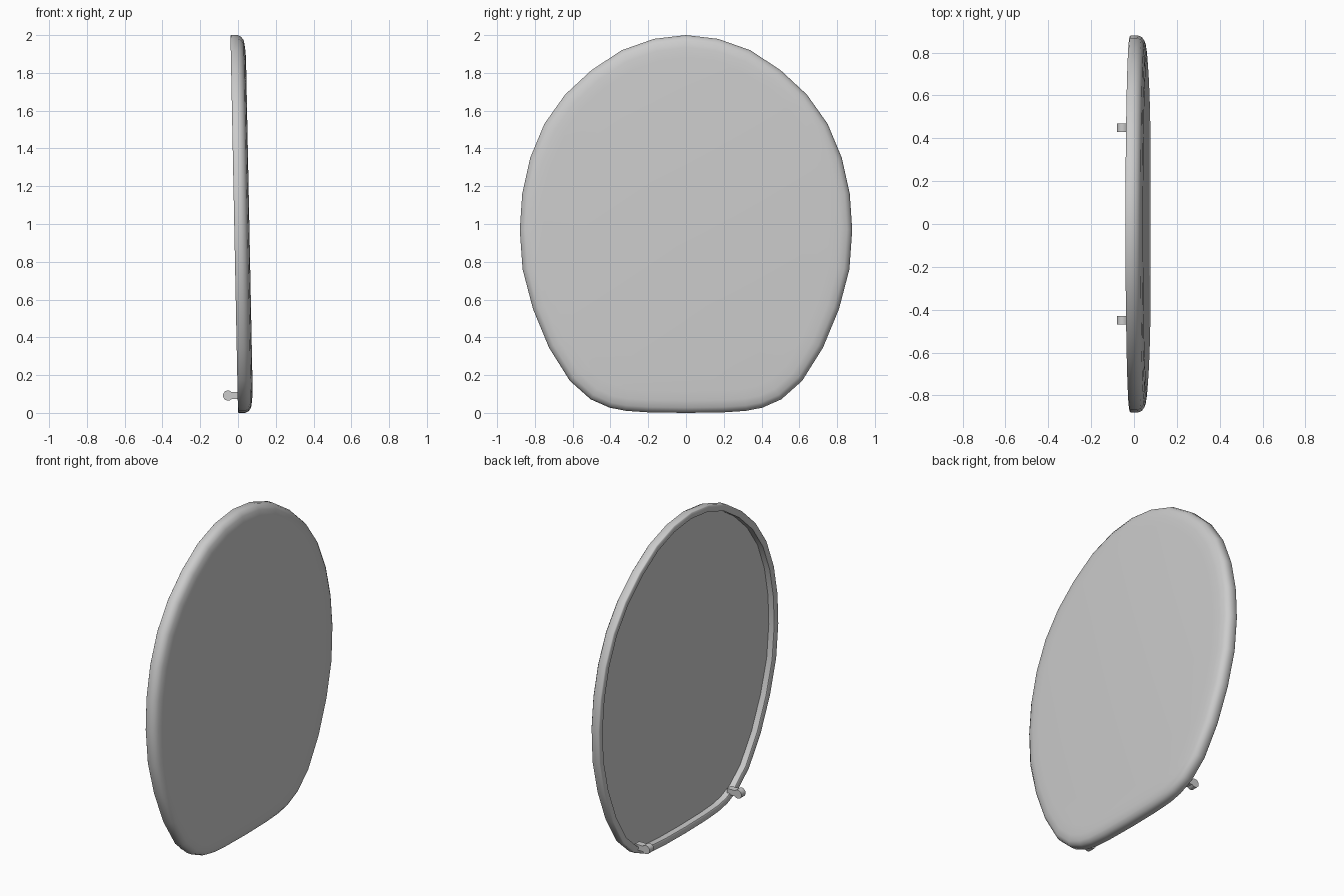
import bpy, bmesh, math
from mathutils import Vector

if "Cube" in bpy.data.objects:
    bpy.data.objects.remove(bpy.data.objects["Cube"])

TILT = 0.02  # backward lean per unit of height


def finish(name, bm, angle):
    bmesh.ops.recalc_face_normals(bm, faces=bm.faces)
    me = bpy.data.meshes.new(name)
    bm.to_mesh(me)
    bm.free()
    ob = bpy.data.objects.new(name, me)
    bpy.context.collection.objects.link(ob)
    bpy.ops.object.select_all(action='DESELECT')
    ob.select_set(True)
    bpy.context.view_layer.objects.active = ob
    bpy.ops.object.shade_smooth_by_angle(angle=math.radians(angle))
    return ob


# Lid outline (y, z): right half from top to bottom, then mirrored
half = [(0, 2), (.17, 1.98), (.34, 1.92), (.5, 1.815), (.64, 1.685), (.75, 1.53),
        (.825, 1.35), (.867, 1.16), (.88, .97), (.865, .76), (.81, .55), (.725, .345),
        (.615, .17), (.505, .072), (.405, .028), (.32, .011), (.2, .003), (0, 0)]
outline = [Vector(p) for p in half + [(-y, z) for y, z in half[-2:0:-1]]]


def inset(pts, d):
    out = []
    for i, p in enumerate(pts):
        a = (p - pts[i - 1]).normalized()
        b = (pts[(i + 1) % len(pts)] - p).normalized()
        n = Vector((a.y + b.y, -a.x - b.x)).normalized()  # inward normal
        out.append(p + n * d)
    return out


# Lid shell: (inset, depth) section from hollow back, over the rim, to the front
section = [(.04, .04), (.04, .003), (.036, 0), (.004, 0), (0, .004), (0, .038),
           (.008, .056), (.028, .07), (.065, .076), (.12, .08)]
bm = bmesh.new()
rings = [[bm.verts.new((x - TILT * p.y, p.x, p.y)) for p in inset(outline, d)]
         for d, x in section]
n = len(outline)
for r, s in zip(rings, rings[1:]):
    for i in range(n):
        j = (i + 1) % n
        bm.faces.new((r[i], r[j], s[j], s[i]))
bm.faces.new(rings[0])
bm.faces.new(rings[-1])
finish("lid", bm, 46)

# Hinge lugs: round knob profile on a narrower arm, extruded along y
cx, cz, rad = -.053, .092, .027
prof = [(cx + rad * math.cos(math.radians(a)), cz + rad * math.sin(math.radians(a)))
        for a in range(40, 321, 28)]
prof += [(.02, cz - .0174), (.02, cz + .0174)]
for side, label in ((1, "left"), (-1, "right")):
    bm = bmesh.new()
    face = bm.faces.new([bm.verts.new((x, side * .45 - .02, z)) for x, z in prof])
    ext = bmesh.ops.extrude_face_region(bm, geom=[face], use_keep_orig=True)
    bmesh.ops.translate(bm, vec=(0, .04, 0),
                        verts=[v for v in ext["geom"] if isinstance(v, bmesh.types.BMVert)])
    finish("hinge_lug_" + label, bm, 35)
